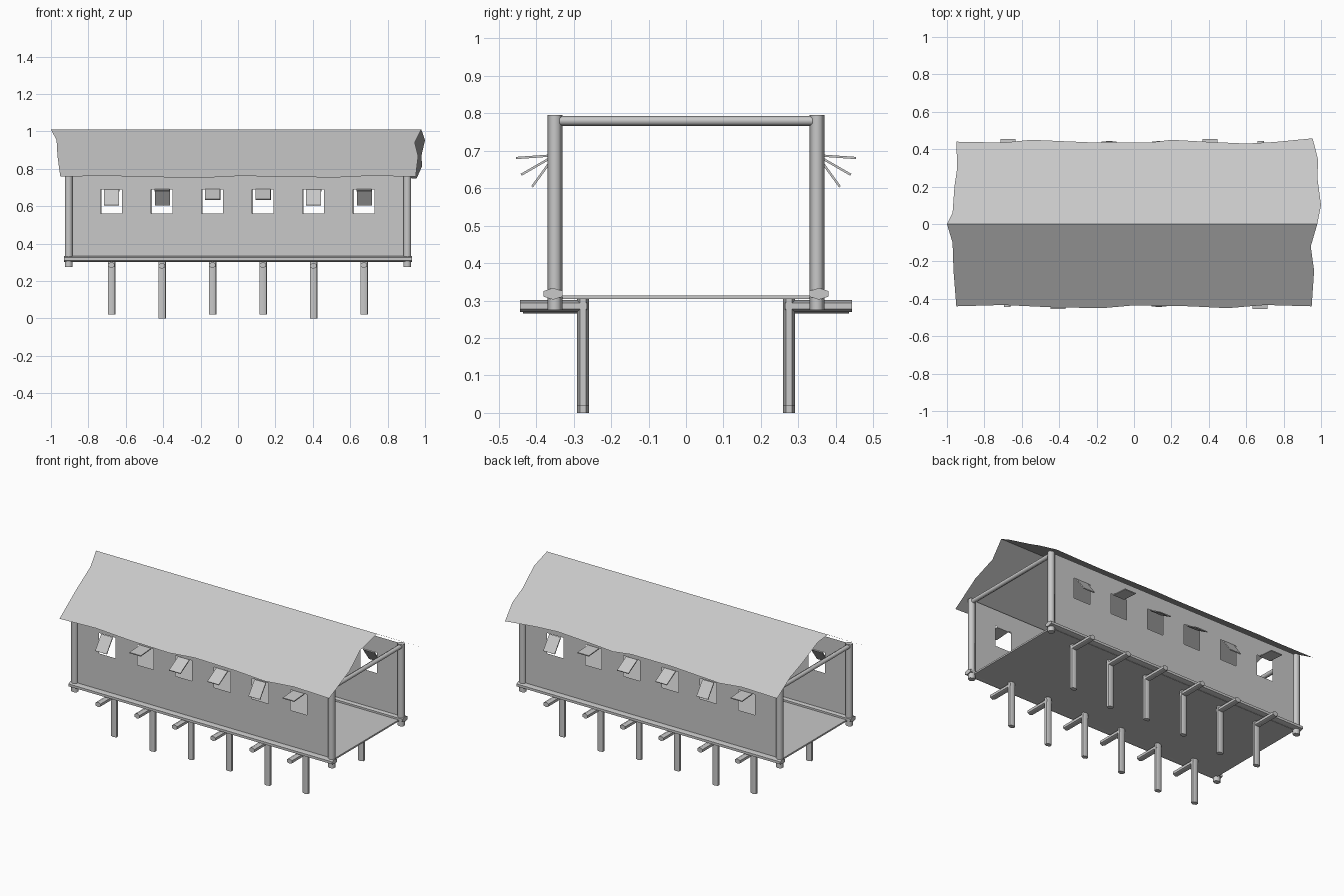
import bpy, bmesh, math
from mathutils import Vector, Matrix

cube = bpy.data.objects.get("Cube")
if cube:
    bpy.data.objects.remove(cube, do_unlink=True)

grey = bpy.data.materials.new("weathered grey")
grey.use_nodes = True
COLOUR = (0.58, 0.58, 0.58, 1)
grey.diffuse_color = COLOUR
grey.node_tree.nodes["Principled BSDF"].inputs["Base Color"].default_value = COLOUR

TURN = Matrix.Rotation(math.pi, 4, "Z")
HALF = {"front": Matrix.Identity(4), "back": TURN}


def finish(name, bm, matrix=Matrix.Identity(4), smooth=False):
    bm.transform(matrix)
    mesh = bpy.data.meshes.new(name)
    bm.to_mesh(mesh)
    bm.free()
    mesh.materials.append(grey)
    obj = bpy.data.objects.new(name, mesh)
    bpy.context.collection.objects.link(obj)
    if smooth:
        bpy.ops.object.select_all(action="DESELECT")
        obj.select_set(True)
        bpy.context.view_layer.objects.active = obj
        bpy.ops.object.shade_smooth_by_angle(angle=math.radians(65))
    return obj


def pole(name, start, end, size, matrix):
    """Hexagonal log between two points; size is its extent in x, y, z."""
    start, end = Vector(start), Vector(end)
    bm = bmesh.new()
    bmesh.ops.create_cone(bm, cap_ends=True, segments=6, radius1=0.5, radius2=0.5,
                          depth=(end - start).length)
    bm.transform((end - start).to_track_quat("Z", "Y").to_matrix().to_4x4())
    for axis in range(3):                       # fit the cross-section
        if abs((end - start)[axis]) < 0.001:
            values = [v.co[axis] for v in bm.verts]
            scale = size / (max(values) - min(values)) if not isinstance(size, tuple) \
                else size[axis] / (max(values) - min(values))
            for v in bm.verts:
                v.co[axis] *= scale
    bm.transform(Matrix.Translation((start + end) / 2))
    finish(name, bm, matrix, True)


def box(name, size, matrix):
    bm = bmesh.new()
    bmesh.ops.create_cube(bm, size=1, matrix=Matrix.Diagonal((*size, 1)))
    finish(name, bm, matrix)


WINDOWS = [-0.677 + 0.27 * i for i in range(6)]
FLAP_ANGLES = [54, 4, 30, 30, 54, 4]
SILL, LINTEL, WALL_Y = 0.56, 0.69, -0.35

# Floor
box("floor", (1.8, 0.69, 0.01), Matrix.Translation((0, 0, 0.309)))

for side, turn in HALF.items():
    # Thin wall with six openings
    bm = bmesh.new()
    xs = [-0.9] + [x + d for x in WINDOWS for d in (-0.058, 0.058)] + [0.9]
    zs = [0.31, SILL, LINTEL, 0.795]
    grid = [[bm.verts.new((x, WALL_Y, z)) for z in zs] for x in xs]
    for i in range(len(xs) - 1):
        for j in range(3):
            if not (i % 2 and j == 1):
                bm.faces.new((grid[i][j], grid[i + 1][j], grid[i + 1][j + 1], grid[i][j + 1]))
    finish(side + "_wall", bm, turn)

    # Sill log, corner posts and tie beam
    pole(side + "_sill_log", (-0.93, -0.355, 0.318), (0.93, -0.355, 0.318), (0, 0.05, 0.031), turn)
    for end, x in (("right", -0.905), ("left", 0.905)):
        pole(f"{side}_{end}_post", (x, WALL_Y, 0.275), (x, WALL_Y, 0.795), 0.039, turn)
    pole(side + "_tie_beam", (0.905, -0.34, 0.78), (0.905, 0.34, 0.78), 0.027, turn)

    for i, x in enumerate(WINDOWS):
        # Top-hinged flap
        hinge = Matrix.Translation((x, WALL_Y, LINTEL - 0.002))
        tilt = Matrix.Rotation(math.radians(FLAP_ANGLES[i]), 4, "X")
        box(f"{side}_flap_{i + 1}", (0.08, 0.104, 0.006),
            turn @ hinge @ tilt @ Matrix.Translation((0, -0.052, 0)))
        # Stilt and its outrigger
        long = i in (1, 4)
        pole(f"{side}_stilt_{i + 1}", (x, -0.275, 0 if long else 0.02), (x, -0.275, 0.305),
             (0.038, 0.032, 0), turn)
        z = 0.281 if long else 0.285
        pole(f"{side}_outrigger_{i + 1}", (x, -0.435 if long else -0.443, z), (x, -0.265, z),
             (0.036, 0, 0.032), turn)

# Roof: two ragged sheets meeting at the ridge
LEFT_END, RIGHT_END = (-1, 0), (0.98, 0)
back_edge = [(-0.97, 0.06), (-0.96, 0.2), (-0.945, 0.3), (-0.95, 0.44), (-0.7, 0.435),
             (-0.55, 0.45), (-0.2, 0.435), (0.08, 0.435), (0.2, 0.45), (0.38, 0.44),
             (0.6, 0.43), (0.75, 0.438), (0.955, 0.458), (0.985, 0.34), (0.98, 0.25), (1, 0.1)]
front_edge = [(-0.97, -0.1), (-0.965, -0.25), (-0.95, -0.44), (-0.7, -0.433), (-0.45, -0.445),
              (-0.17, -0.45), (0, -0.435), (0.3, -0.44), (0.5, -0.45), (0.7, -0.433),
              (0.95, -0.44), (0.963, -0.25), (0.945, -0.12)]
for side, edge in (("back", back_edge), ("front", front_edge)):
    bm = bmesh.new()
    outline = [LEFT_END] + edge + [RIGHT_END]
    face = bm.faces.new([bm.verts.new((x, y, 1.01 - 0.573 * abs(y))) for x, y in outline])
    face.normal_update()
    if face.normal.z < 0:
        face.normal_flip()
    finish(side + "_roof", bm)
